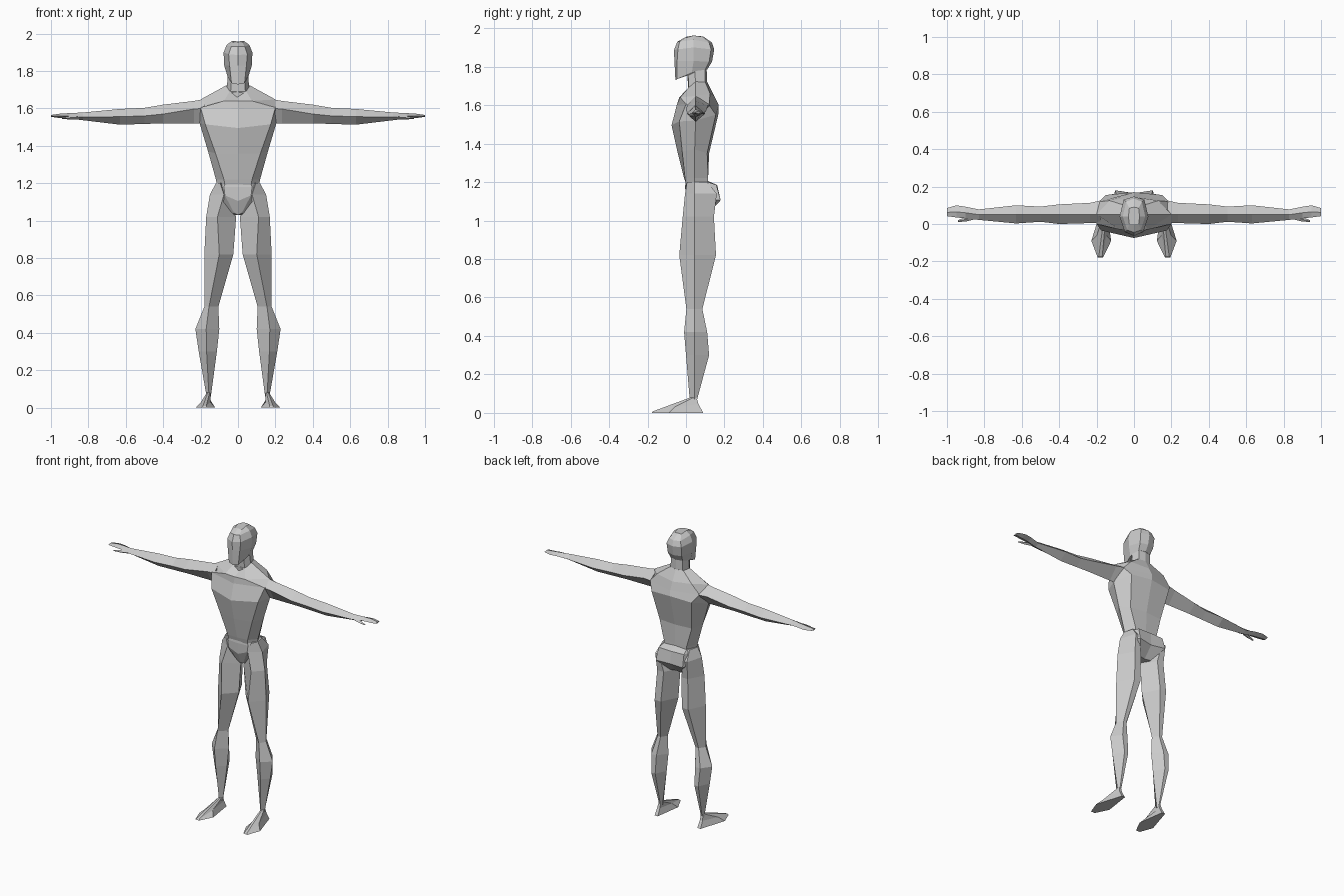
import bpy, bmesh

skin = bpy.data.materials.new("plain grey")
skin.diffuse_color = (0.6, 0.6, 0.6, 1)


def loft(name, rings, mirror=False):
    """Skin a stack of equal-length point rings, flat shaded, with capped ends."""
    bm = bmesh.new()
    loops = [[bm.verts.new(p) for p in r] for r in rings]
    n = len(loops[0])
    for a, b in zip(loops, loops[1:]):
        for i in range(n):
            j = (i + 1) % n
            bm.faces.new((a[i], a[j], b[j], b[i]))
    bm.faces.new(loops[0])
    bm.faces.new(loops[-1])
    bmesh.ops.recalc_face_normals(bm, faces=bm.faces)
    me = bpy.data.meshes.new(name)
    bm.to_mesh(me)
    bm.free()
    me.materials.append(skin)
    ob = bpy.data.objects.new(name, me)
    bpy.context.collection.objects.link(ob)
    if mirror:
        ob.modifiers.new("Mirror", 'MIRROR').use_mirror_merge = False
    return ob


def whole(half):
    """Complete a half ring (front centre ... back centre) to the left side."""
    return half + [(-x, y, z) for x, y, z in half[-2:0:-1]]


def body(name, halves):
    return loft(name, [whole(h) for h in halves])


# Torso, waist to collar
body("torso", [
    [(0, 0, 1.19), (.07, 0, 1.19), (.113, .045, 1.19), (.08, .115, 1.19), (0, .115, 1.19)],
    [(0, -.01, 1.22), (.075, -.005, 1.22), (.118, .045, 1.22), (.085, .115, 1.22), (0, .115, 1.22)],
    [(0, -.045, 1.36), (.12, -.02, 1.36), (.16, .045, 1.37), (.12, .11, 1.35), (0, .12, 1.35)],
    [(0, -.075, 1.495), (.175, -.035, 1.515), (.205, .05, 1.52), (.15, .155, 1.55), (0, .17, 1.56)],
    [(0, -.048, 1.6), (.2, 0, 1.605), (.21, .05, 1.6), (.185, .12, 1.6), (0, .17, 1.6)],
    [(0, -.035, 1.64), (.075, -.03, 1.64), (.2, .05, 1.648), (.13, .125, 1.66), (0, .145, 1.65)],
    [(0, .02, 1.665), (.045, .012, 1.69), (.065, .05, 1.722), (.05, .1, 1.72), (0, .11, 1.72)],
])

# Neck
body("neck", [
    [(0, .015, 1.65), (.04, .015, 1.67), (.06, .05, 1.71), (.045, .1, 1.71), (0, .11, 1.71)],
    [(0, .005, 1.78), (.035, .01, 1.78), (.053, .045, 1.79), (.043, .1, 1.8), (0, .107, 1.8)],
])

# Head, jaw to crown
body("head", [
    [(0, -.055, 1.728), (.035, -.047, 1.735), (.055, .03, 1.768), (.045, .1, 1.785), (0, .11, 1.785)],
    [(0, -.06, 1.83), (.045, -.046, 1.83), (.074, .04, 1.83), (.052, .12, 1.825), (0, .135, 1.825)],
    [(0, -.063, 1.885), (.05, -.042, 1.89), (.077, .04, 1.9), (.055, .13, 1.89), (0, .147, 1.89)],
    [(0, -.045, 1.93), (.036, -.033, 1.93), (.06, .04, 1.94), (.042, .12, 1.925), (0, .135, 1.925)],
    [(0, 0, 1.955), (.025, 0, 1.95), (.03, .04, 1.962), (.025, .085, 1.955), (0, .09, 1.957)],
])

# Pelvis with seat, belt line to crotch
body("pelvis", [
    [(0, 0, 1.2), (.07, 0, 1.2), (.112, .045, 1.2), (.085, .115, 1.2), (0, .115, 1.205)],
    [(0, -.005, 1.18), (.075, 0, 1.18), (.12, .045, 1.18), (.095, .158, 1.185), (0, .162, 1.185)],
    [(0, 0, 1.105), (.07, -.002, 1.135), (.14, .045, 1.12), (.1, .18, 1.105), (0, .165, 1.1)],
    [(0, .03, 1.03), (.02, .03, 1.04), (.05, .06, 1.03), (.04, .11, 1.03), (0, .1, 1.03)],
])

# Legs: height, inner x, outer x, shin ridge x, front y, back y
leg = [(1.2, .075, .118, .095, .005, .11), (1.14, .06, .15, .075, -.005, .16),
       (1.02, .01, .17, .11, -.017, .145), (.82, .025, .18, .1, -.035, .156),
       (.54, .105, .18, .155, .002, .085), (.42, .1, .228, .17, -.01, .11),
       (.3, .113, .21, .168, 0, .12), (.06, .145, .168, .155, .02, .055)]
loft("legs", [[(r, f, z), (o, .045, z), (i + .65 * (o - i), b, z),
               (i + .35 * (o - i), b, z), (i, .045, z)]
              for z, i, o, r, f, b in leg], mirror=True)

# Feet: sole, instep, ankle
loft("feet", [
    [(.148, .09, 0), (.172, .09, 0), (.228, -.09, 0), (.195, -.178, 0), (.165, -.178, 0), (.122, -.09, 0)],
    [(.15, .065, .045), (.17, .065, .045), (.198, -.06, .03), (.188, -.172, .008), (.17, -.172, .008), (.148, -.06, .03)],
    [(.15, .055, .08), (.165, .055, .08), (.167, .04, .08), (.162, .022, .08), (.152, .022, .08), (.146, .04, .08)],
], mirror=True)

# Arms and palms: x, top z, side z, bottom z, front y, ridge y, back y
arm = [(.18, 1.65, 1.6, 1.52, .005, .05, .125), (.235, 1.64, 1.597, 1.52, .005, .05, .113),
       (.4, 1.62, 1.57, 1.52, 0, .05, .105), (.5, 1.603, 1.56, 1.517, .012, .05, .093),
       (.63, 1.597, 1.556, 1.513, .003, .05, .1), (.83, 1.578, 1.553, 1.537, .022, .05, .078),
       (.9, 1.575, 1.56, 1.545, .03, .06, .092), (.95, 1.572, 1.56, 1.548, .035, .065, .1),
       (1, 1.565, 1.56, 1.555, .042, .062, .085)]
loft("arms", [[(x, m, t), (x, f, s), (x, m, b), (x, k, s)]
              for x, t, s, b, f, m, k in arm], mirror=True)

# Thumbs
loft("thumbs", [[(x, y + w, z), (x, y, z + h), (x, y - w, z), (x, y, z - h)]
                for x, y, z, w, h in [(.85, .04, 1.552, .015, .01),
                                      (.9, .025, 1.55, .012, .009),
                                      (.94, .016, 1.548, .005, .004)]], mirror=True)
